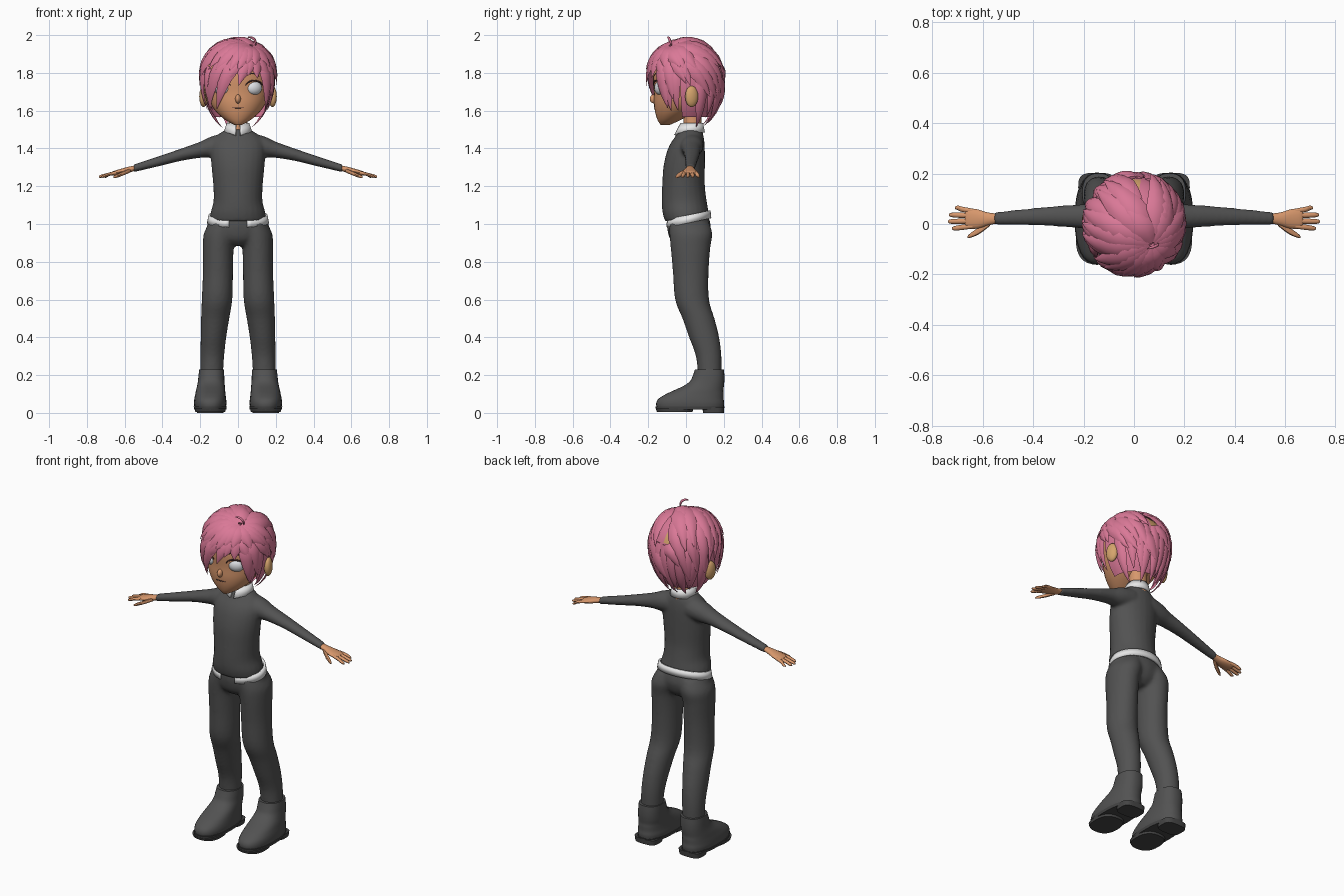
import bpy, bmesh, random
from math import sin, cos, pi, radians
from mathutils import Vector, Matrix
from mathutils.bvhtree import BVHTree

random.seed(4)
if "Cube" in bpy.data.objects:
    bpy.data.objects.remove(bpy.data.objects["Cube"])


def material(name, *rgb):
    m = bpy.data.materials.new(name)
    m.use_nodes = True
    m.diffuse_color = (*rgb, 1)
    m.node_tree.nodes["Principled BSDF"].inputs["Base Color"].default_value = (*rgb, 1)
    return m


HAIR = material("pink hair", .70, .19, .31)
SKIN = material("skin", .68, .31, .15)
SCALP = material("tan scalp", .66, .37, .15)
CLOTH = material("dark grey cloth", .085, .085, .085)
SOLE = material("sole grey", .06, .06, .06)
WHITE = material("white trim", .8, .8, .8)
EYE = material("eye white", .78, .8, .84)
LINE = material("dark line", .07, .03, .03)


def finish(name, bm, mats, angle=50):
    bmesh.ops.recalc_face_normals(bm, faces=bm.faces)
    me = bpy.data.meshes.new(name)
    bm.to_mesh(me)
    bm.free()
    for m in mats:
        me.materials.append(m)
    me.shade_smooth()
    me.set_sharp_from_angle(angle=radians(angle))
    ob = bpy.data.objects.new(name, me)
    bpy.context.collection.objects.link(ob)
    return ob


def bridge(bm, rings):
    for a, b in zip(rings, rings[1:]):
        for i in range(len(a)):
            j = (i + 1) % len(a)
            bm.faces.new((a[i], a[j], b[j], b[i]))
    bm.faces.new(rings[0])
    bm.faces.new(rings[-1])


def loft(bm, rings, axis="z", sides=24, steps=4, power=1, mirror=1):
    """Rings are (position, centre a, centre b, radius a, radius b), smoothly interpolated."""
    r = [rings[0], *rings, rings[-1]]
    dense = []
    for p, q, s, t in zip(r, r[1:], r[2:], r[3:]):
        for k in range(steps):
            u = k / steps
            dense.append([.5 * (2 * b + (c - a) * u + (2 * a - 5 * b + 4 * c - d) * u * u
                          + (3 * b - a - 3 * c + d) * u ** 3) for a, b, c, d in zip(p, q, s, t)])
    dense.append(rings[-1])
    loops = []
    for t, ca, cb, ra, rb in dense:
        loop = []
        for i in range(sides):
            c, s = cos(2 * pi * i / sides), sin(2 * pi * i / sides)
            a = ca + ra * abs(c) ** power * (1 if c > 0 else -1)
            b = cb + rb * abs(s) ** power * (1 if s > 0 else -1)
            x, y, z = (a, b, t) if axis == "z" else (t, a, b)
            loop.append(bm.verts.new((x * mirror, y, z)))
        loops.append(loop)
    bridge(bm, loops)


def span(rows):
    """Rows of (z, half width, front y, back y) as centred rings."""
    return [(z, 0, (f + b) / 2, w, (b - f) / 2) for z, w, f, b in rows]


def fuse(ob, size):
    m = ob.modifiers.new("fuse", "REMESH")
    m.mode, m.voxel_size, m.use_smooth_shade = "VOXEL", size, True
    s = ob.modifiers.new("soften", "SMOOTH")
    s.factor, s.iterations = .5, 6


def blob(name, centre, radii, mat, turn=0):
    bm = bmesh.new()
    bmesh.ops.create_uvsphere(bm, u_segments=20, v_segments=12, radius=1, matrix=Matrix.Translation(centre)
                              @ Matrix.Rotation(turn, 4, "Z") @ Matrix.Diagonal((*radii, 1)))
    return finish(name, bm, [mat], 180)


def stroke(name, points, radius, mat):
    cu = bpy.data.curves.new(name, "CURVE")
    cu.dimensions, cu.bevel_depth, cu.bevel_resolution, cu.use_fill_caps = "3D", radius, 1, True
    sp = cu.splines.new("POLY")
    sp.points.add(len(points) - 1)
    for i, (p, co) in enumerate(zip(sp.points, points)):
        p.co = (*co, 1)
        p.radius = .4 + .6 * sin(pi * i / (len(points) - 1))
    cu.materials.append(mat)
    bpy.context.collection.objects.link(bpy.data.objects.new(name, cu))


def strip(name, gap, lo, hi, slope, drop, mat):
    """Open band round the body, lo and hi are (z, radius x, centre y, radius y)."""
    bm = bmesh.new()
    rows = []
    for i in range(41):
        t = radians(gap - 90 + (360 - 2 * gap) * i / 40)
        dip = drop * max(0, -sin(t)) ** 8
        rows.append([bm.verts.new((rx * cos(t), cy + ry * sin(t), z + slope * (cy + ry * sin(t)) - d))
                     for (z, rx, cy, ry), d in ((lo, dip), (hi, 0))])
    for a, b in zip(rows, rows[1:]):
        bm.faces.new((a[0], b[0], b[1], a[1]))
    ob = finish(name, bm, [mat])
    ob.modifiers.new("thickness", "SOLIDIFY").thickness = .012


# Sweater with sleeves
bm = bmesh.new()
loft(bm, span([(1.015, .148, -.112, .122), (1.06, .145, -.124, .12), (1.12, .13, -.128, .11), (1.2, .131, -.126, .10),
               (1.3, .14, -.12, .10), (1.38, .146, -.102, .10), (1.43, .14, -.08, .098), (1.47, .11, -.052, .092),
               (1.5, .066, -.038, .082)]))
for sx in (1, -1):
    loft(bm, [(.06, .03, 1.42, .065, .065), (.14, .03, 1.408, .06, .056), (.2, .03, 1.393, .049, .043),
              (.3, .031, 1.367, .041, .033), (.42, .028, 1.332, .033, .027), (.555, .022, 1.294, .025, .021)],
         "x", mirror=sx)
fuse(finish("sweater", bm, [CLOTH]), .009)

# Trousers
bm = bmesh.new()
loft(bm, span([(1.04, .148, -.098, .12), (.98, .165, -.1, .132), (.92, .14, -.085, .115), (.885, .06, -.05, .08)]))
for sx in (1, -1):
    loft(bm, [(1.01, .072, .016, .078, .105), (.95, .093, .026, .088, .114), (.88, .104, .024, .082, .106),
              (.75, .106, .025, .08, .095), (.6, .111, .032, .081, .09), (.5, .121, .066, .075, .085),
              (.4, .13, .096, .068, .08), (.3, .136, .12, .063, .068), (.19, .14, .126, .06, .062)], mirror=sx)
fuse(finish("trousers", bm, [CLOTH]), .01)

# Shirt hem and collar
strip("shirt_hem", 18, (1.004, .164, .012, .122), (1.046, .156, .012, .118), .2, .0, WHITE)
strip("collar", 10, (1.485, .076, .018, .082), (1.535, .06, .03, .06), 0, .015, WHITE)

# Head and neck
bm = bmesh.new()
loft(bm, span([(1.525, .02, -.135, -.085), (1.55, .065, -.15, -.03), (1.59, .112, -.163, .04), (1.64, .147, -.17, .10),
               (1.7, .165, -.17, .135), (1.78, .173, -.175, .16), (1.86, .155, -.16, .155), (1.91, .11, -.12, .12),
               (1.935, .04, -.05, .06)]), sides=32)
tree = BVHTree.FromBMesh(bm)
finish("head", bm, [SKIN], 180)
bm = bmesh.new()
loft(bm, [(1.47, 0, .035, .06, .056), (1.54, 0, .035, .05, .048), (1.63, 0, .03, .052, .05)])
finish("neck", bm, [SKIN])


def on_face(x, z, out=0):
    return Vector((x, tree.ray_cast(Vector((x, -1, z)), Vector((0, 1, 0)))[0].y - out, z))


# Face details
blob("nose", (0, -.168, 1.662), (.015, .024, .024), SKIN)
stroke("mouth", [on_face(x * .008, 1.615) for x in range(-4, 5)], .003, LINE)
for sx, side in ((1, "left"), (-1, "right")):
    blob(side + "_eye", on_face(sx * .085, 1.72, -.012), (.044, .028, .037), EYE, sx * .4)
    arc = [radians(20 + 14 * i) for i in range(11)]
    stroke(side + "_lash", [on_face(sx * .085 + .047 * cos(t), 1.722 + .037 * sin(t), .004) for t in arc], .005, LINE)
    stroke(side + "_brow", [on_face(sx * (.045 + .01 * i), 1.785 + .012 * sin(i / 2), .001) for i in range(8)], .003, LINE)
    blob(side + "_ear", (sx * .182, .03, 1.675), (.022, .036, .056), SCALP, sx * .3)

    # Hands
    bm = bmesh.new()
    loft(bm, [(.54, .022, 1.297, .019, .014), (.58, .02, 1.287, .026, .016), (.62, .02, 1.277, .038, .015),
              (.66, .022, 1.268, .04, .012), (.67, .022, 1.266, .032, .007)], "x", 16, mirror=sx)
    for y, tip, reach in ((.052, .064, .71), (.033, .036, .733), (.012, .01, .737), (-.009, -.017, .722)):
        loft(bm, [(.64, y, 1.273, .009, .009), (.68, (y + tip) / 2, 1.264, .0105, .009),
                  (reach - .012, tip, 1.253, .009, .008), (reach, tip, 1.25, .004, .004)], "x", 8, 3, mirror=sx)
    loft(bm, [(.57, .005, 1.284, .012, .011), (.61, -.024, 1.267, .014, .011), (.645, -.044, 1.253, .01, .009),
              (.66, -.052, 1.248, .004, .004)], "x", 8, 3, mirror=sx)
    finish(side + "_hand", bm, [SKIN])

    # Shoes
    bm = bmesh.new()
    loft(bm, [(.022, .147, .022, .082, .176), (.05, .147, .022, .086, .18), (.075, .147, .027, .084, .172),
              (.1, .146, .047, .08, .152), (.12, .145, .068, .077, .13), (.145, .143, .096, .073, .105),
              (.17, .142, .113, .07, .09), (.2, .141, .12, .068, .083), (.23, .14, .124, .065, .077)],
         sides=32, power=.85, mirror=sx)
    finish(side + "_shoe", bm, [CLOTH])
    bm = bmesh.new()
    loft(bm, [(.018, .147, .021, .085, .18), (.034, .147, .021, .088, .183)], sides=32, steps=1, power=.85, mirror=sx)
    loft(bm, [(.006, .147, -.06, .079, .094), (.022, .147, -.06, .083, .1)], sides=32, steps=1, power=.8, mirror=sx)
    loft(bm, [(0, .147, .145, .07, .055), (.03, .147, .145, .074, .058)], sides=32, steps=1, power=.6, mirror=sx)
    finish(side + "_sole", bm, [SOLE])

# Hair cap with bare patches at the back
CENTRE = Vector((0, 0, 1.775))
CROWN = Vector((.36, -.4, .84)).normalized()


def shell(d, lift=0):
    tall = .185 if d.z > 0 else .28
    return CENTRE + Vector((d.x * (.185 + lift), d.y * (.19 + lift), d.z * (tall + lift)))


def heading(az, el):
    a, e = radians(az), radians(el)
    return Vector((cos(a) * cos(e), sin(a) * cos(e), sin(e)))


bm = bmesh.new()
bmesh.ops.create_uvsphere(bm, u_segments=40, v_segments=26, radius=1)
bmesh.ops.delete(bm, geom=[f for f in bm.faces if f.calc_center_median().z < -.75 or
                           (f.calc_center_median().y < -.1 and f.calc_center_median().z < .3)], context="FACES")
for f in bm.faces:
    c = f.calc_center_median()
    f.material_index = int(c.y > .25 and .35 < c.z < .92 and -.38 < c.x < .14)
for v in bm.verts:
    v.co = shell(v.co.normalized())
finish("hair_cap", bm, [HAIR, SCALP], 180)


# Hair locks
def lock(bm, start, end, width, lift, bend):
    side = start.cross(end).normalized()
    rings = []
    for i in range(9):
        s = i / 8
        d = (start.slerp(end, s) + side * bend * s * s).normalized()
        p = shell(d, lift * (.3 + .7 * s))
        w = max(.001, width * min(1, .5 + 1.4 * s) * (1 - s ** 2.2))
        h = w * .32
        rings.append([bm.verts.new(p + side * w * a + d * h * b) for a, b in
                      ((1, -.3), (.55, .7), (0, 1), (-.55, .7), (-1, -.3), (0, -.6))])
    bridge(bm, rings)


bm = bmesh.new()
jitter = random.uniform
for layer, count in enumerate((19, 26, 26)):
    for i in range(count):
        az = 360 * (i + .5 * (layer % 2)) / count + jitter(-4, 4)
        front = abs((az + 90 + 180) % 360 - 180)
        bare = abs(az - 98) < 15
        ear = abs(front - 98) < 14
        bend = jitter(-.05, .22)
        if layer == 0:
            end = heading(az, 62 if bare else jitter(8, 24))
            lock(bm, CROWN.slerp(end, .04), end, .062, .026, bend)
        elif layer == 1:
            low = jitter(-9, 3) if front < 42 else jitter(-34, -22) if front < 75 else -8 if ear else jitter(-32, -12)
            end = heading(az, low)
            lock(bm, CROWN.slerp(end, .72 if bare else .3), end, .05, .02, bend)
        elif front > 52 and not ear:
            low = jitter(-46, -34) if front < 95 else jitter(-66, -44)
            lock(bm, heading(az, 18), heading(az + jitter(-5, 5), low), .04, .014, bend * .6)
finish("hair_locks", bm, [HAIR], 48)

# Stray curl on the crown
stroke("stray_curl", [(.05 + .035 * cos(t) + .01, -.08 - .01 * t, 1.955 + .034 * sin(t))
                      for t in [i * .3 - .3 for i in range(8)]], .007, HAIR)
